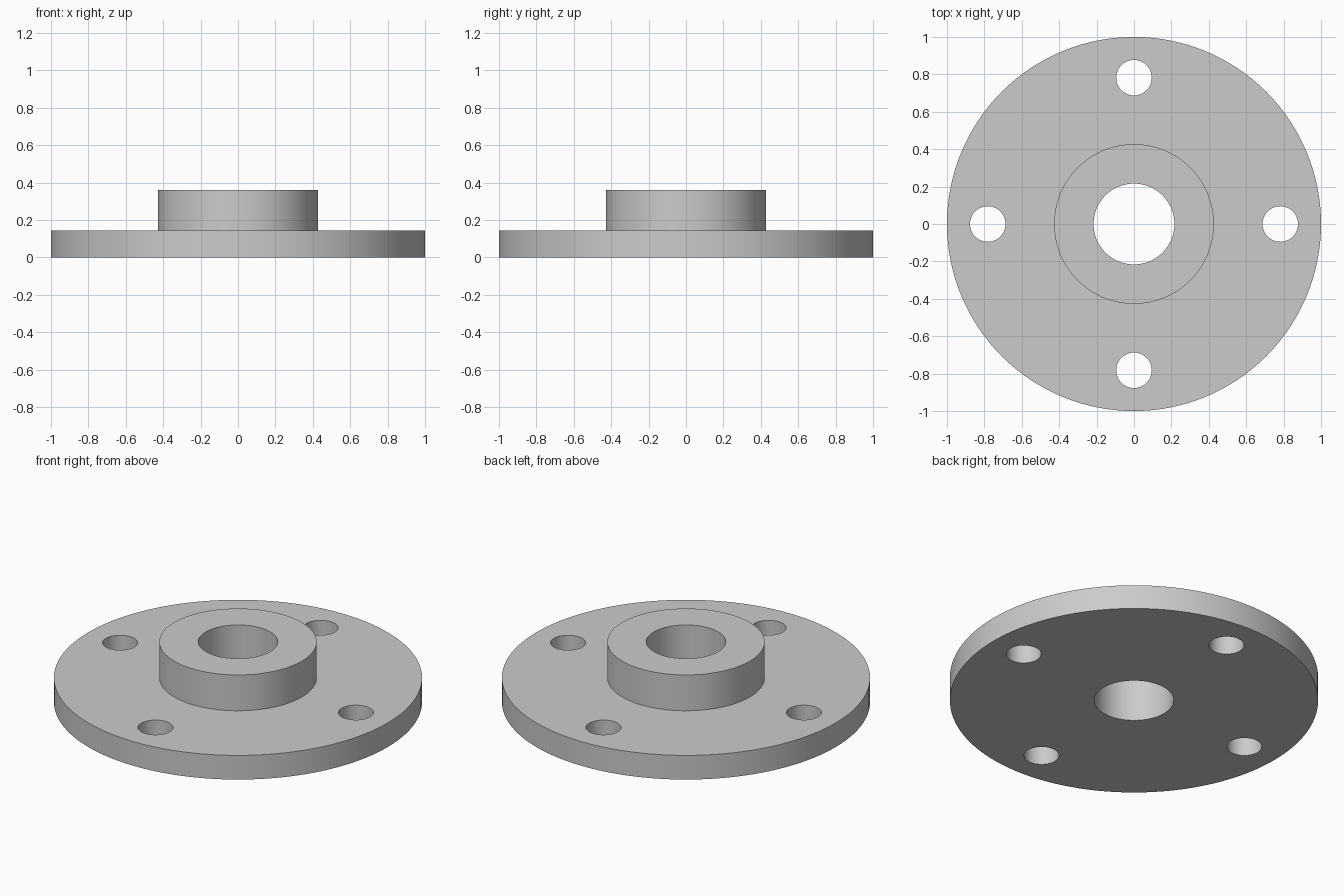
import bpy
import bmesh
from math import cos, sin, pi, radians

cube = bpy.data.objects.get("Cube")
if cube:
    bpy.data.objects.remove(cube, do_unlink=True)

PLATE_R, PLATE_H = 1.0, 0.145
HUB_R, HUB_TOP = 0.427, 0.36
BORE_R = 0.216
BOLT_R, BOLT_CIRCLE, BOLTS = 0.095, 0.782, 4
SEGMENTS = 128

# Plain grey metal
metal = bpy.data.materials.new("grey metal")
metal.use_nodes = True
grey = (0.6, 0.6, 0.6, 1)
metal.diffuse_color = grey
metal.node_tree.nodes["Principled BSDF"].inputs["Base Color"].default_value = grey


def add_object(name, bm):
    bmesh.ops.recalc_face_normals(bm, faces=bm.faces)
    mesh = bpy.data.meshes.new(name)
    bm.to_mesh(mesh)
    bm.free()
    obj = bpy.data.objects.new(name, mesh)
    bpy.context.collection.objects.link(obj)
    mesh.materials.append(metal)
    return obj


def lathe(name, profile):
    """Turn a closed (radius, height) profile around the z axis."""
    bm = bmesh.new()
    rings = []
    for i in range(SEGMENTS):
        a = 2 * pi * i / SEGMENTS
        rings.append([bm.verts.new((r * cos(a), r * sin(a), z)) for r, z in profile])
    n = len(profile)
    for i, ring in enumerate(rings):
        following = rings[(i + 1) % SEGMENTS]
        for j in range(n):
            k = (j + 1) % n
            bm.faces.new((ring[j], following[j], following[k], ring[k]))
    return add_object(name, bm)


# Plate and raised hub with a through bore, turned as one piece
flange = lathe("flange", [
    (BORE_R, 0), (PLATE_R, 0), (PLATE_R, PLATE_H),
    (HUB_R, PLATE_H), (HUB_R, HUB_TOP), (BORE_R, HUB_TOP),
])

# Bolt holes drilled evenly around the plate
bm = bmesh.new()
for i in range(BOLTS):
    a = 2 * pi * i / BOLTS
    drill = bmesh.ops.create_cone(bm, cap_ends=True, segments=64, radius1=BOLT_R,
                                  radius2=BOLT_R, depth=1)
    bmesh.ops.translate(bm, verts=drill["verts"],
                        vec=(BOLT_CIRCLE * cos(a), BOLT_CIRCLE * sin(a), 0))
drills = add_object("bolt_hole_cutter", bm)
drills.hide_render = True

cut = flange.modifiers.new("bolt holes", "BOOLEAN")
cut.operation = "DIFFERENCE"
cut.solver = "EXACT"
cut.object = drills

bpy.ops.object.select_all(action="DESELECT")
flange.select_set(True)
bpy.context.view_layer.objects.active = flange
bpy.ops.object.modifier_apply(modifier=cut.name)
bpy.data.objects.remove(drills, do_unlink=True)

# Smooth round walls, crisp rims
bpy.ops.object.shade_smooth_by_angle(angle=radians(30))
